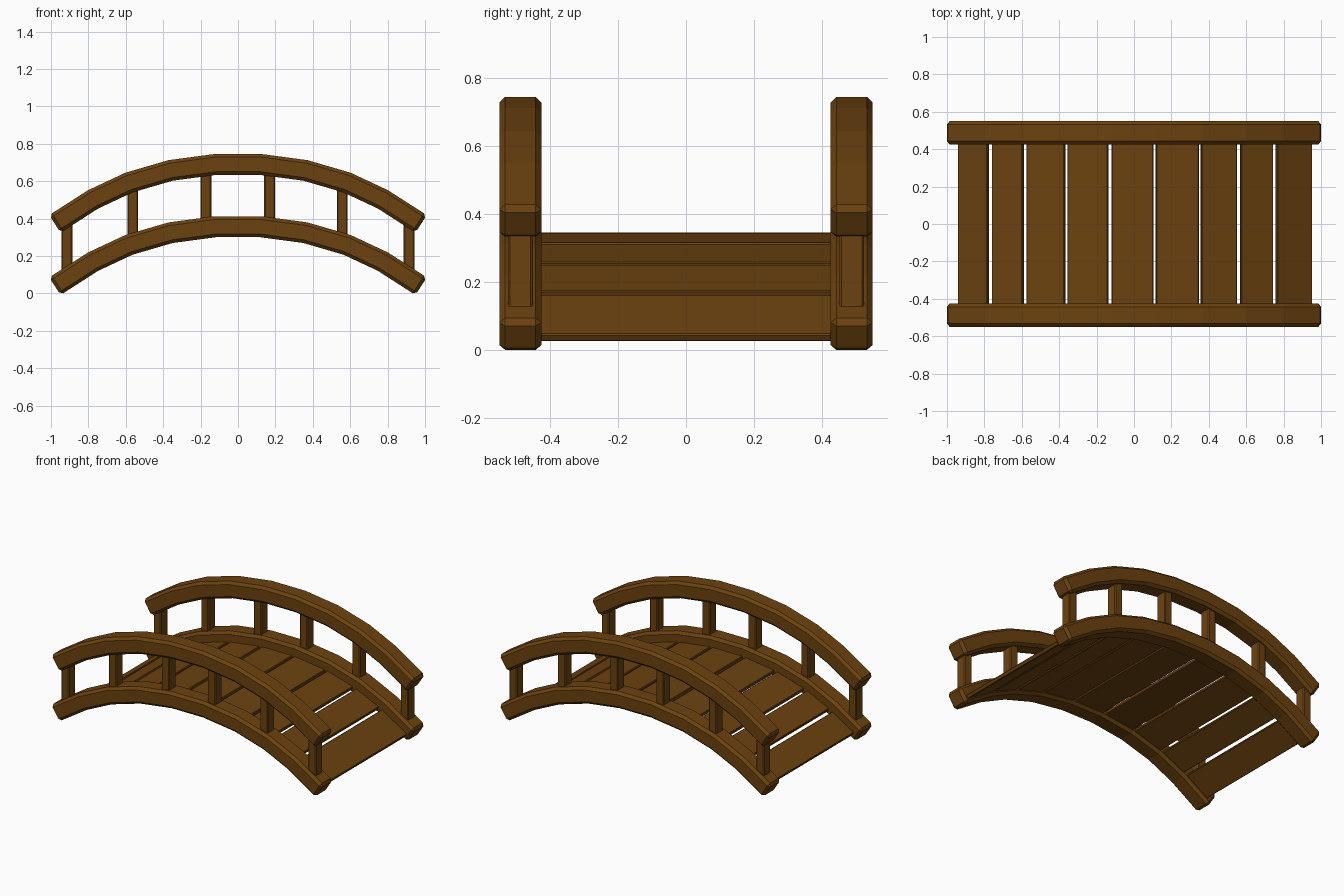
import bpy, bmesh, math

if "Cube" in bpy.data.objects:
    bpy.data.objects.remove(bpy.data.objects["Cube"])

wood = bpy.data.materials.new("brown wood")
wood.diffuse_color = (0.15, 0.055, 0.005, 1)
wood.use_nodes = True
wood.node_tree.nodes["Principled BSDF"].inputs["Base Color"].default_value = wood.diffuse_color

# Centre line of the lower rail (x, z), mirrored about x = 0
half = [(0.12, 0.357), (0.36, 0.325), (0.583, 0.26), (0.775, 0.17), (0.979, 0.039)]
arch = [(-x, z) for x, z in reversed(half)] + half
RAIL_Y, RAIL_W, RAIL_H, RISE = 0.4875, 0.124, 0.112, 0.333


def arch_z(x):
    for (x0, z0), (x1, z1) in zip(arch, arch[1:]):
        if x <= x1:
            return z0 + (z1 - z0) * (x - x0) / (x1 - x0)
    return arch[-1][1]


def finish(name, bm, bevel):
    bmesh.ops.recalc_face_normals(bm, faces=bm.faces[:])
    mesh = bpy.data.meshes.new(name)
    bm.to_mesh(mesh)
    bm.free()
    mesh.materials.append(wood)
    obj = bpy.data.objects.new(name, mesh)
    bpy.context.collection.objects.link(obj)
    mod = obj.modifiers.new("chamfer", 'BEVEL')
    mod.width, mod.segments, mod.limit_method = bevel, 1, 'ANGLE'
    return obj


def rail(name, y, lift):
    bm = bmesh.new()
    rings = []
    for i, (x, z) in enumerate(arch):
        a, b = arch[max(i - 1, 0)], arch[min(i + 1, len(arch) - 1)]
        dx, dz = b[0] - a[0], b[1] - a[1]
        l = math.hypot(dx, dz)
        nx, nz = -dz / l * RAIL_H / 2, dx / l * RAIL_H / 2
        rings.append([bm.verts.new((x + s * nx, y + t * RAIL_W / 2, z + lift + s * nz))
                      for s, t in ((-1, -1), (-1, 1), (1, 1), (1, -1))])
    for p, q in zip(rings, rings[1:]):
        for k in range(4):
            m = (k + 1) % 4
            bm.faces.new((p[k], p[m], q[m], q[k]))
    bm.faces.new(rings[0])
    bm.faces.new(rings[-1])
    finish(name, bm, 0.017)


def box(name, size, loc, tilt=0, bevel=0.006):
    bm = bmesh.new()
    bmesh.ops.create_cube(bm, size=1)
    bmesh.ops.scale(bm, vec=size, verts=bm.verts[:])
    obj = finish(name, bm, bevel)
    obj.location = loc
    obj.rotation_euler[1] = tilt


# Curved rails and upright posts on both sides
for side, y in (("front", -RAIL_Y), ("back", RAIL_Y)):
    rail(side + "_lower_rail", y, 0)
    rail(side + "_upper_rail", y, RISE)
    for x in (-0.915, -0.563, -0.172, 0.169, 0.557, 0.915):
        box(side + "_post", (0.058, 0.073, RISE), (x, y, arch_z(x) + RISE / 2))

# Deck planks following the arch (left and right edge of each)
planks = [(-0.944, -0.773), (-0.762, -0.586), (-0.575, -0.366), (-0.356, -0.136),
          (-0.12, 0.104), (0.115, 0.347), (0.355, 0.553), (0.564, 0.746), (0.754, 0.954)]
T = 0.025
for x0, x1 in planks:
    z0, z1 = arch_z(x0), arch_z(x1)
    tilt = -math.atan2(z1 - z0, x1 - x0)
    length = (x1 - x0 - T * abs(math.sin(tilt))) / math.cos(tilt)
    box("deck_plank", (length, 0.9, T), ((x0 + x1) / 2, 0, (z0 + z1) / 2 - 0.023), tilt, 0.004)
